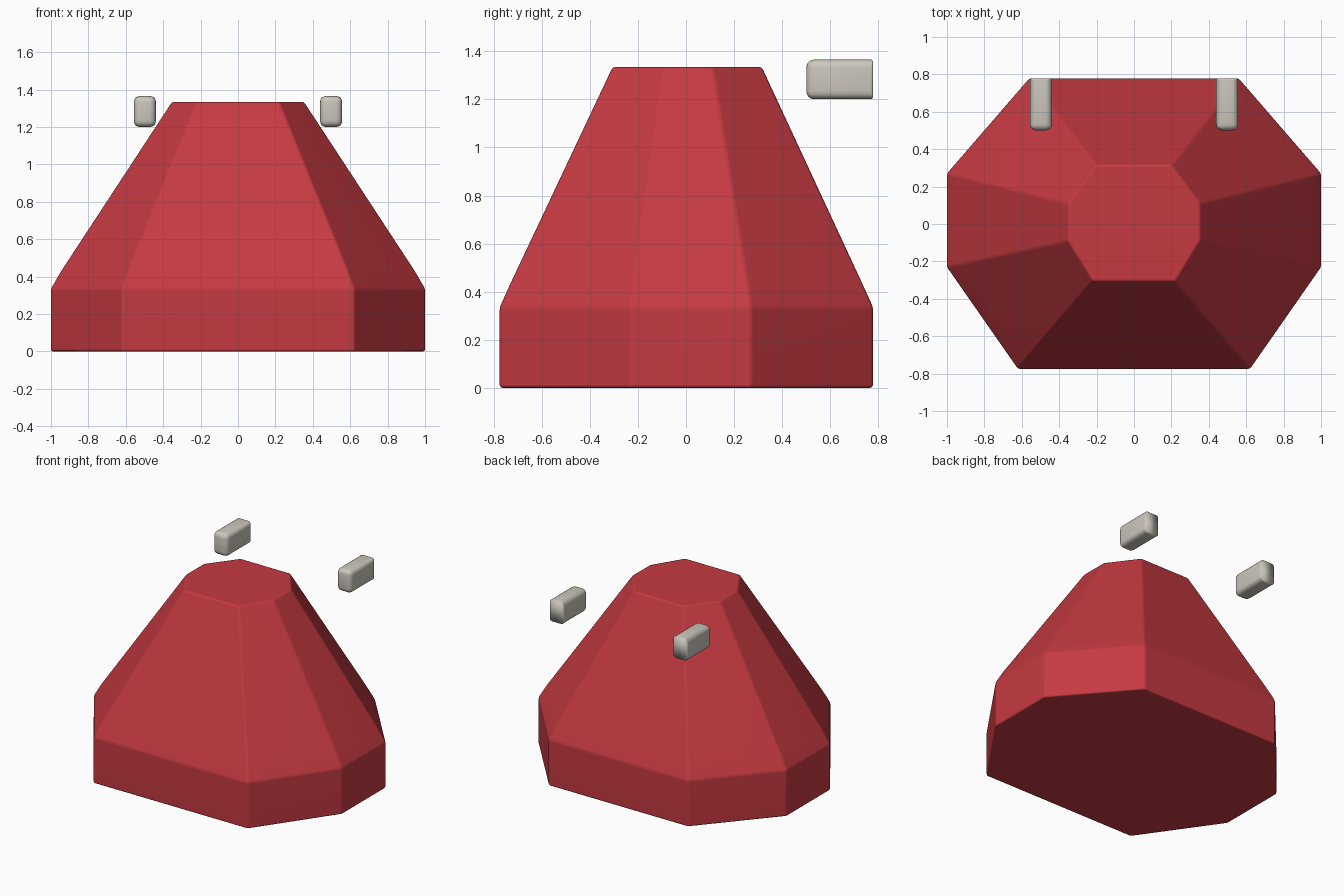
import bpy, bmesh, math

cube = bpy.data.objects.get("Cube")
if cube:
    bpy.data.objects.remove(cube, do_unlink=True)


def material(name, rgb):
    m = bpy.data.materials.new(name)
    m.use_nodes = True
    m.diffuse_color = (*rgb, 1)
    m.node_tree.nodes["Principled BSDF"].inputs["Base Color"].default_value = (*rgb, 1)
    return m


def finish(bm, name, mat, width, segments, angle, limit="ANGLE"):
    """Turn a bmesh into an object with bevelled edges and smooth shading."""
    bmesh.ops.recalc_face_normals(bm, faces=bm.faces[:])
    mesh = bpy.data.meshes.new(name)
    bm.to_mesh(mesh)
    bm.free()
    mesh.materials.append(mat)
    obj = bpy.data.objects.new(name, mesh)
    bpy.context.collection.objects.link(obj)
    bevel = obj.modifiers.new("soft edges", "BEVEL")
    bevel.width, bevel.segments = width, segments
    bevel.limit_method, bevel.angle_limit = limit, math.radians(15)
    bpy.ops.object.select_all(action="DESELECT")
    bpy.context.view_layer.objects.active = obj
    obj.select_set(True)
    bpy.ops.object.shade_smooth()
    if limit == "ANGLE":
        normals = obj.modifiers.new("flat face normals", "WEIGHTED_NORMAL")
        normals.keep_sharp = True
    return obj


def octagon(bm, z, front, front_half, side, side_front, side_back, back, back_half):
    """Ring of eight corners, mirrored across x."""
    right = [(front_half, front), (side, side_front), (side, side_back), (back_half, back)]
    points = right + [(-x, y) for x, y in reversed(right)]
    return [bm.verts.new((x, y, z)) for x, y in points]


red = material("red", (0.56, 0.042, 0.054))
grey = material("warm light grey", (0.60, 0.57, 0.51))

# Tapered body: upright skirt, sloping shoulder and flat top
base = (-0.775, 0.62, 1.0, -0.23, 0.27, 0.778, 0.56)
shoulder = (-0.732, 0.587, 0.945, -0.218, 0.257, 0.735, 0.53)
top = (-0.305, 0.22, 0.352, -0.09, 0.11, 0.315, 0.20)
bm = bmesh.new()
rings = [octagon(bm, z, *dims) for z, dims in
         ((0, base), (0.335, base), (0.43, shoulder), (1.335, top))]
for low, high in zip(rings, rings[1:]):
    for i in range(8):
        j = (i + 1) % 8
        bm.faces.new((low[i], low[j], high[j], high[i]))
bm.faces.new(rings[0][::-1])
bm.faces.new(rings[-1])
finish(bm, "body", red, 0.012, 2, 30)

# Pair of floating rounded blocks, with a crisper rear end
for side, sign in (("left", 1), ("right", -1)):
    bm = bmesh.new()
    bmesh.ops.create_cube(bm, size=1)
    for v in bm.verts:
        v.co.x = v.co.x * 0.118 + sign * 0.498
        v.co.y = v.co.y * 0.277 + 0.639
        v.co.z = v.co.z * 0.165 + 1.283
    weight = bm.edges.layers.float.new("bevel_weight_edge")
    for e in bm.edges:
        e[weight] = 0.3 if all(v.co.y > 0.7 for v in e.verts) else 1
    finish(bm, side + "_block", grey, 0.033, 4, 40, "WEIGHT")
